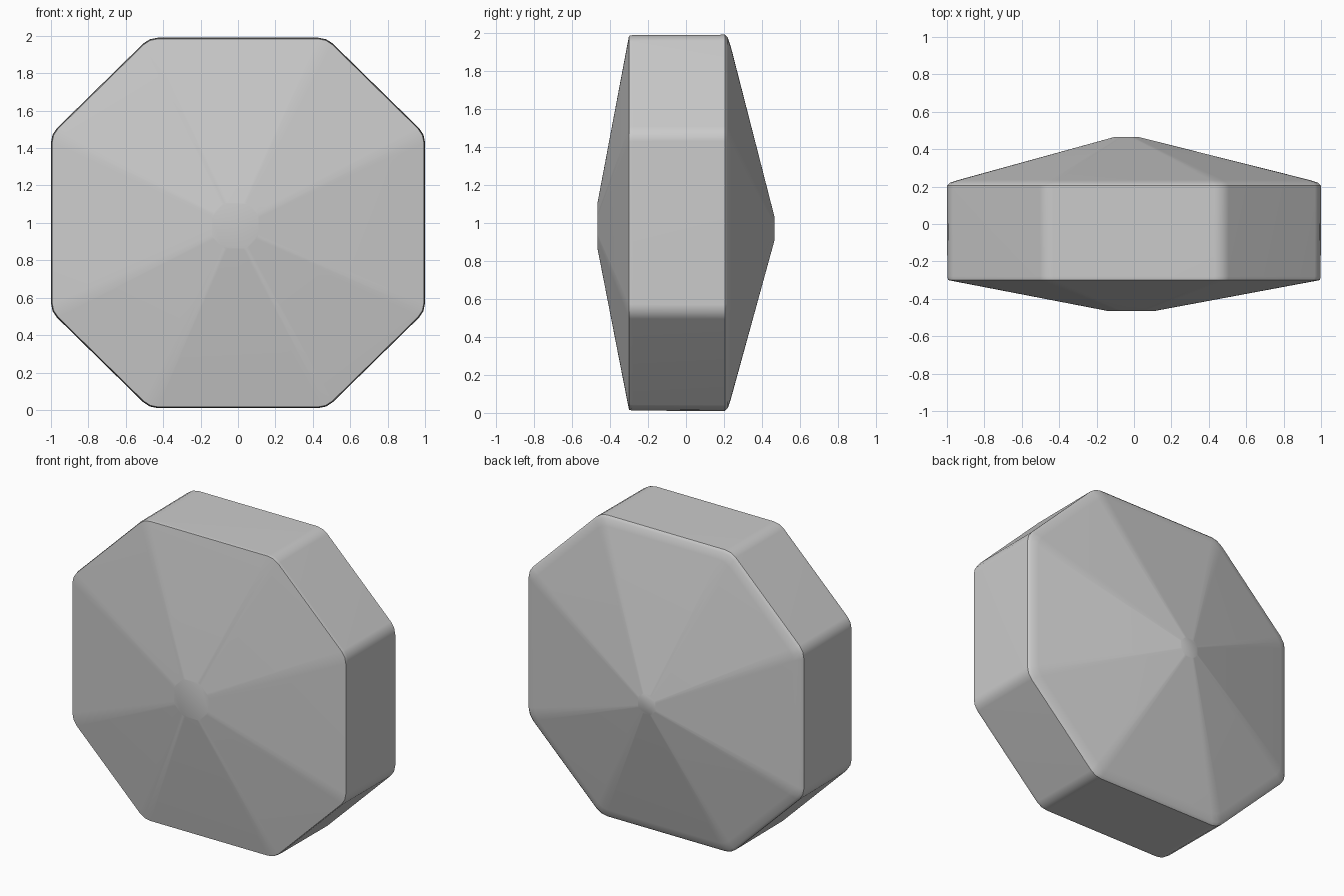
import bpy, bmesh, math
from mathutils import Vector

cube = bpy.data.objects.get("Cube")
if cube:
    bpy.data.objects.remove(cube)

# Single plain grey material
grey = bpy.data.materials.new("Plain grey")
grey.use_nodes = True
colour = (0.6, 0.6, 0.6, 1)
grey.diffuse_color = colour
grey.node_tree.nodes["Principled BSDF"].inputs["Base Color"].default_value = colour


def octagon(flat, cut):
    """Octagon outline in x, z with two-step rounded corners."""
    h = 0.475
    corners = [Vector(c) for c in [(1, h), (h, 0.99), (-h, 0.99), (-1, h),
                                   (-1, -h), (-h, -0.99), (h, -0.99), (1, -h)]]
    pts = []
    for i, c in enumerate(corners):
        before = (corners[i - 1] - c).normalized() * cut
        after = (corners[(i + 1) % 8] - c).normalized() * cut
        pts += [c + before, c + (before + after) * 0.26, c + after]
    return [p * flat for p in pts]


# Rings from front tip to back tip: y, scale, corner cut, centre x, centre z
rings = [
    (-0.465, 0.125, 0.13, -0.015, 0.985),
    (-0.30, 0.994, 0.045, 0, 1),
    (-0.28, 0.998, 0.045, 0, 1),
    (0.205, 1.0, 0.045, 0, 1),
    (0.22, 0.985, 0.045, 0, 1),
    (0.235, 0.94, 0.045, 0, 1),
    (0.465, 0.065, 0.13, -0.04, 0.97),
]

bm = bmesh.new()
loops = [[bm.verts.new((p.x + cx, y, p.y + cz)) for p in octagon(s, cut)]
         for y, s, cut, cx, cz in rings]
for a, b in zip(loops, loops[1:]):
    n = len(a)
    for i in range(n):
        j = (i + 1) % n
        bm.faces.new((a[i], a[j], b[j], b[i]))
bm.faces.new(loops[0])
bm.faces.new(loops[-1])
bmesh.ops.recalc_face_normals(bm, faces=bm.faces)

mesh = bpy.data.meshes.new("octagonal_body")
bm.to_mesh(mesh)
bm.free()
mesh.materials.append(grey)
body = bpy.data.objects.new("octagonal_body", mesh)
bpy.context.collection.objects.link(body)

# Soft facets with crisp rims
bpy.context.view_layer.objects.active = body
body.select_set(True)
bpy.ops.object.shade_smooth_by_angle(angle=math.radians(35))
weighted = body.modifiers.new("Even facets", 'WEIGHTED_NORMAL')
weighted.keep_sharp = True
